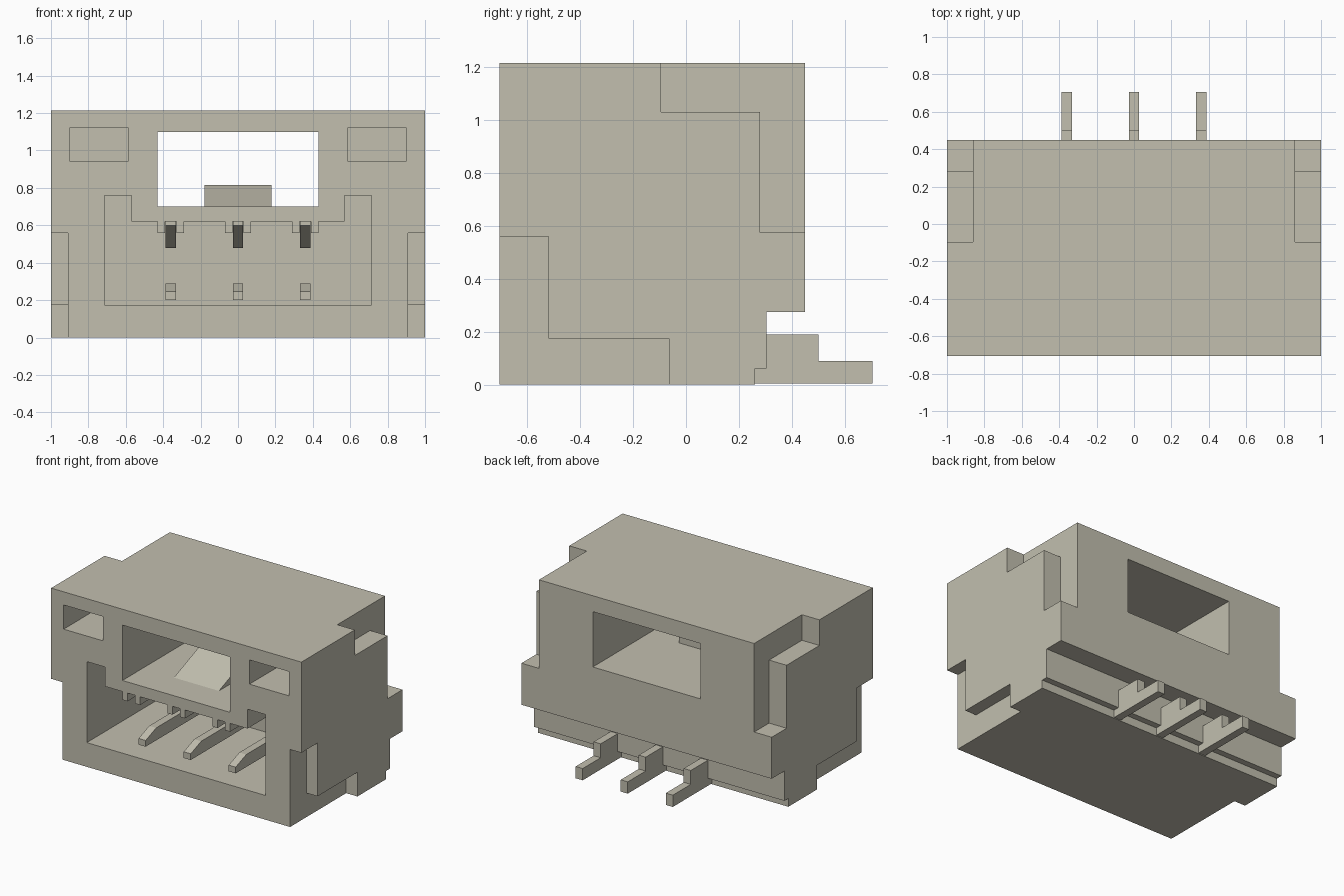
import bpy
import bmesh

cube = bpy.data.objects.get("Cube")
if cube:
    bpy.data.objects.remove(cube, do_unlink=True)

# Single off-white plastic colour
ivory = bpy.data.materials.new("ivory plastic")
ivory.use_nodes = True
ivory.diffuse_color = (0.54, 0.52, 0.43, 1)
bsdf = next(n for n in ivory.node_tree.nodes if n.type == "BSDF_PRINCIPLED")
bsdf.inputs["Base Color"].default_value = ivory.diffuse_color

FRONT, BACK, TOP = -0.705, 0.45, 1.215
OUT = 0.2  # cutter overshoot


def prism(name, points, axis, start, end):
    """Extrude a profile: (y, z) points along x, or (x, z) points along y."""
    bm = bmesh.new()
    place = (lambda p, t: (t, p[0], p[1])) if axis == "x" else (lambda p, t: (p[0], t, p[1]))
    face = bm.faces.new([bm.verts.new(place(p, start)) for p in points])
    moved = bmesh.ops.extrude_face_region(bm, geom=[face])["geom"]
    shift = (end - start, 0, 0) if axis == "x" else (0, end - start, 0)
    bmesh.ops.translate(bm, vec=shift, verts=[v for v in moved if isinstance(v, bmesh.types.BMVert)])
    bmesh.ops.recalc_face_normals(bm, faces=bm.faces)
    mesh = bpy.data.meshes.new(name)
    bm.to_mesh(mesh)
    bm.free()
    mesh.materials.append(ivory)
    obj = bpy.data.objects.new(name, mesh)
    bpy.context.collection.objects.link(obj)
    return obj


def rect(a0, a1, z0, z1):
    return [(a0, z0), (a1, z0), (a1, z1), (a0, z1)]


def cut(target, cutter):
    """Subtract the cutter, bake the result and drop the cutter."""
    cutter.hide_render = True
    mod = target.modifiers.new("cut", "BOOLEAN")
    mod.operation, mod.solver, mod.object = "DIFFERENCE", "EXACT", cutter
    graph = bpy.context.evaluated_depsgraph_get()
    baked = bpy.data.meshes.new_from_object(target.evaluated_get(graph))
    target.modifiers.clear()
    target.data = baked
    bpy.data.objects.remove(cutter, do_unlink=True)


# Housing with stepped lower back
housing = prism("housing", [
    (FRONT, 0), (0.26, 0), (0.26, 0.06), (0.305, 0.06), (0.305, 0.275),
    (BACK, 0.275), (BACK, TOP), (FRONT, TOP)], "x", -1, 1)

# Stepped corner notches on both sides and small front pockets
upper_notch = [(-0.095, TOP + OUT), (-0.095, 1.03), (0.28, 1.03), (0.28, 0.575),
               (BACK + OUT, 0.575), (BACK + OUT, TOP + OUT)]
lower_notch = [(FRONT - OUT, -OUT), (-0.065, -OUT), (-0.065, 0.175), (-0.52, 0.175),
               (-0.52, 0.56), (FRONT - OUT, 0.56)]
for side in (-1, 1):
    cut(housing, prism("upper_notch", upper_notch, "x", side * 0.86, side * (1 + OUT)))
    cut(housing, prism("lower_notch", lower_notch, "x", side * 0.91, side * (1 + OUT)))
    cut(housing, prism("pocket", rect(side * 0.585, side * 0.9, 0.945, 1.12), "y", FRONT - OUT, -0.15))

# Latch window right through the housing
cut(housing, prism("window", rect(-0.43, 0.43, 0.7, 1.1), "y", FRONT - OUT, BACK + OUT))

# Plug cavity: taller side channels and a slotted rail above each pin
pins = (-0.36, 0, 0.36)
ceiling = [(-0.57, 0.76), (-0.57, 0.62)]
for x in pins:
    ceiling += [(x - 0.07, 0.62), (x - 0.07, 0.56), (x - 0.03, 0.56), (x - 0.03, 0.62),
                (x + 0.03, 0.62), (x + 0.03, 0.56), (x + 0.07, 0.56), (x + 0.07, 0.62)]
ceiling += [(0.57, 0.62), (0.57, 0.76)]
cavity = [(0.715, 0.175), (-0.715, 0.175), (-0.715, 0.76)] + ceiling + [(0.715, 0.76)]
cut(housing, prism("cavity", cavity, "y", FRONT - OUT, 0.1))

# Latch ramp on the window floor
prism("latch_ramp", [(-0.475, 0.7), (-0.18, 0.69), (-0.18, 0.815)], "x", -0.18, 0.18)

# Forked contact pins with stepped solder feet
fork = [(-0.58, 0.2), (0.2, 0.2), (0.2, 0.1), (0.25, 0.005), (0.705, 0.005), (0.705, 0.09),
        (0.5, 0.09), (0.5, 0.19), (0.28, 0.19), (0.28, 0.63), (-0.5, 0.63), (-0.5, 0.6),
        (-0.2, 0.48), (0.15, 0.48), (0.15, 0.29), (-0.46, 0.29), (-0.58, 0.245)]
for name, x in zip(("right_pin", "middle_pin", "left_pin"), pins):
    prism(name, fork, "x", x - 0.028, x + 0.028)
